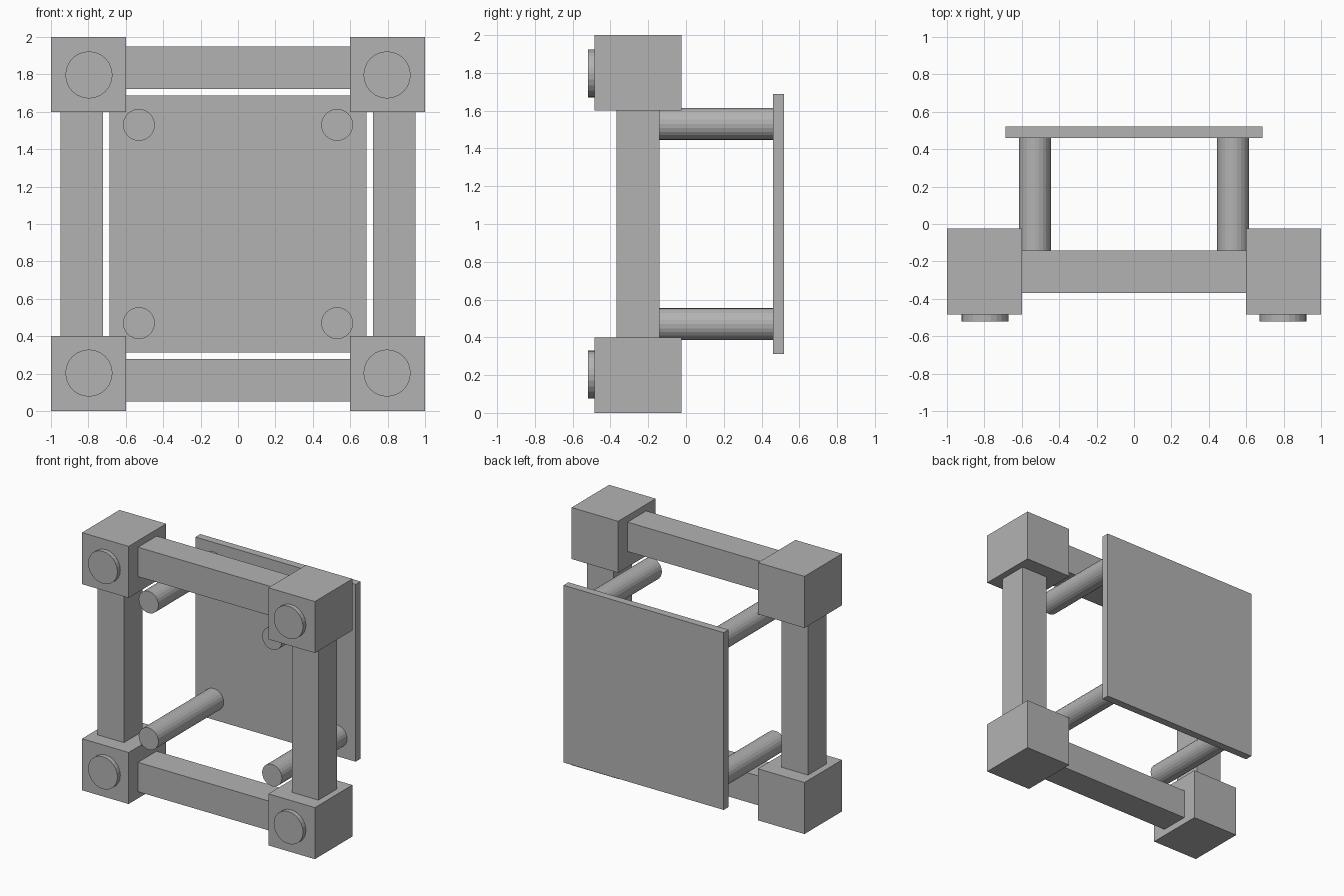
import bpy
import math

if "Cube" in bpy.data.objects:
    bpy.data.objects.remove(bpy.data.objects["Cube"])

grey = bpy.data.materials.new("light grey")
grey.diffuse_color = (0.45, 0.45, 0.45, 1)
grey.use_nodes = True
grey.node_tree.nodes["Principled BSDF"].inputs["Base Color"].default_value = grey.diffuse_color


def finish(name):
    ob = bpy.context.object
    ob.name = name
    ob.data.materials.append(grey)
    return ob


def box(name, centre, size):
    bpy.ops.mesh.primitive_cube_add(size=1, location=centre)
    ob = finish(name)
    ob.scale = size
    bpy.ops.object.transform_apply(location=False, rotation=False, scale=True)


def rod(name, x, z, y0, y1, radius):
    # flat-sided cylinder lying along y
    bpy.ops.mesh.primitive_cylinder_add(
        vertices=24, radius=radius, depth=y1 - y0,
        location=(x, (y0 + y1) / 2, z), rotation=(math.pi / 2, 0, 0))
    finish(name)


MID = 1.0           # height of the frame centre
BAR = 0.228         # bar thickness
BAR_Y = -0.255      # depth of the frame

for sx, side in ((-1, "left"), (1, "right")):
    for sz, level in ((-1, "lower"), (1, "upper")):
        tag = f"{level}_{side}"
        # corner blocks with a round button on the front
        box(f"corner_block_{tag}", (sx * 0.8, -0.255, MID + sz * 0.8), (0.4, 0.46, 0.4))
        rod(f"button_{tag}", sx * 0.797, MID + sz * 0.797, -0.52, -0.485, 0.126)
        # standoff rods reaching back to the panel
        rod(f"standoff_{tag}", sx * 0.53, MID + sz * 0.53, -0.34, 0.46, 0.085)

# bars between the corner blocks
for s, side, level in ((-1, "left", "lower"), (1, "right", "upper")):
    box(f"side_bar_{side}", (s * 0.835, BAR_Y, MID), (BAR, BAR, 1.2))
    box(f"cross_bar_{level}", (0, BAR_Y, MID + s * 0.835), (1.2, BAR, BAR))

# rear panel
box("back_panel", (0, 0.49, MID), (1.376, 0.06, 1.376))
